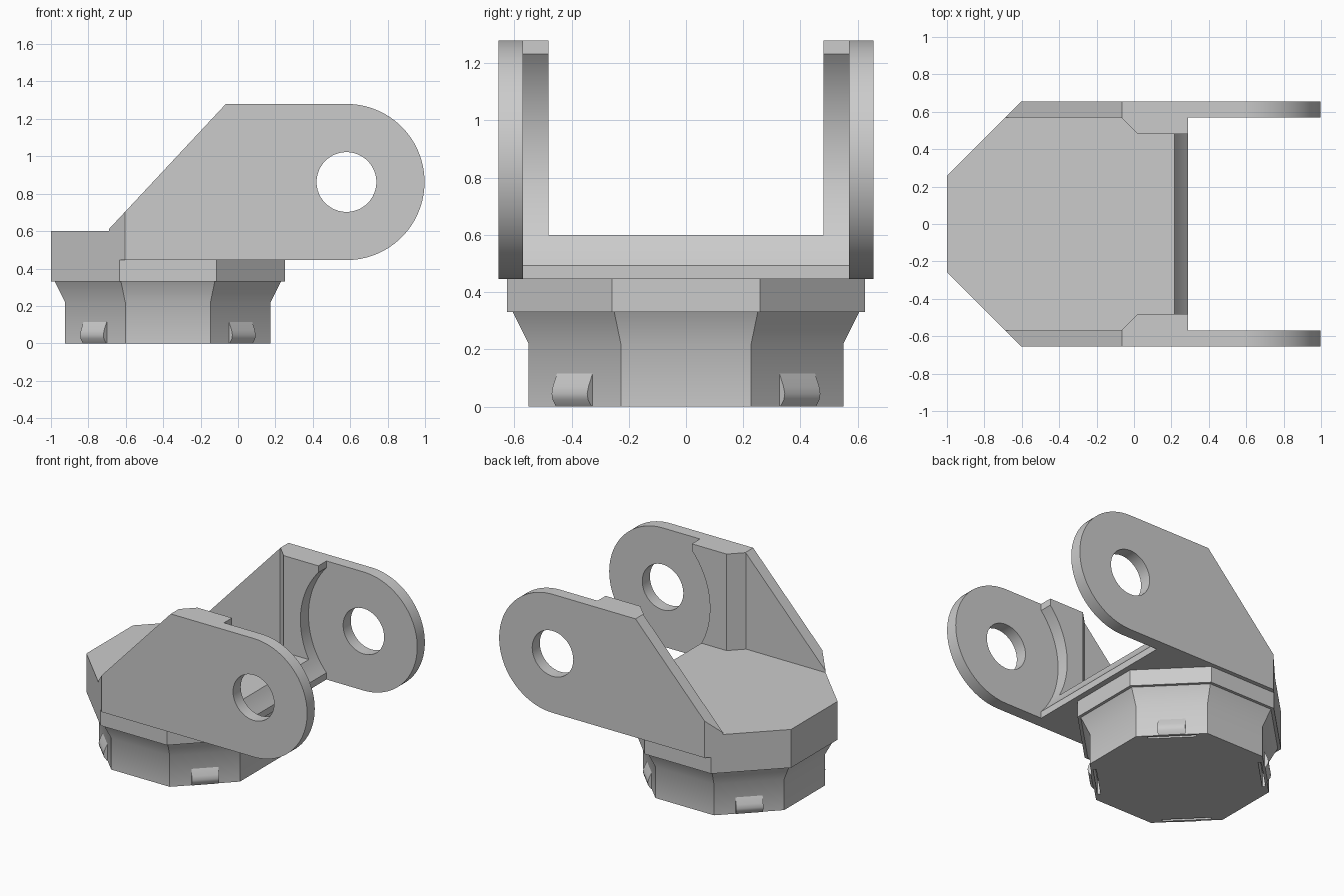
import bpy
import bmesh
from math import cos, sin, pi, tan, asin, radians
from mathutils import Matrix, Vector

cube = bpy.data.objects.get("Cube")
if cube:
    bpy.data.objects.remove(cube, do_unlink=True)

grey = bpy.data.materials.new("plain_grey")
grey.use_nodes = True
colour = (0.6, 0.6, 0.6, 1)
grey.diffuse_color = colour
grey.node_tree.nodes["Principled BSDF"].inputs["Base Color"].default_value = colour

CX = -0.375                 # centre of the octagonal base
WALL = 0.655                # outer half width of the fork
PIN = Vector((0.58, 0.8625))  # pin hole centre, x and z
R = 0.4175                  # lug radius


def loft(name, rings):
    """Closed solid through rings of equal point count."""
    bm = bmesh.new()
    loops = [[bm.verts.new(p) for p in ring] for ring in rings]
    n = len(loops[0])
    for a, b in zip(loops, loops[1:]):
        for i in range(n):
            j = (i + 1) % n
            bm.faces.new((a[i], a[j], b[j], b[i]))
    bm.faces.new(loops[0])
    bm.faces.new(loops[-1])
    bmesh.ops.recalc_face_normals(bm, faces=bm.faces)
    mesh = bpy.data.meshes.new(name)
    bm.to_mesh(mesh)
    bm.free()
    mesh.materials.append(grey)
    ob = bpy.data.objects.new(name, mesh)
    bpy.context.collection.objects.link(ob)
    return ob


def plan_prism(name, pts, z0, z1):
    return loft(name, [[(x, y, z) for x, y in pts] for z in (z0, z1)])


def side_prism(name, pts, half):
    return loft(name, [[(x, y, z) for x, z in pts] for y in (-half, half)])


def arc(cx, cz, r, a0, a1, n):
    return [(cx + r * cos(a0 + (a1 - a0) * i / n),
             cz + r * sin(a0 + (a1 - a0) * i / n)) for i in range(n + 1)]


def octagon(half):
    r = half / cos(pi / 8)
    return [(CX + r * cos((k + 0.5) * pi / 4), r * sin((k + 0.5) * pi / 4))
            for k in range(8)]


def mirrored(pts):
    """Mirror a half outline across y = 0."""
    return pts + [(x, -y) for x, y in reversed(pts)]


def combine(ob, tool, operation):
    mod = ob.modifiers.new(operation.lower(), "BOOLEAN")
    mod.operation, mod.solver, mod.object = operation, "EXACT", tool
    bpy.context.view_layer.objects.active = ob
    bpy.ops.object.modifier_apply(modifier=mod.name)
    bpy.data.objects.remove(tool, do_unlink=True)


def smooth(ob, angle):
    bpy.ops.object.select_all(action="DESELECT")
    ob.select_set(True)
    bpy.context.view_layer.objects.active = ob
    bpy.ops.object.shade_smooth_by_angle(angle=radians(angle))


# Fork body: side silhouette trimmed by its chamfered plan
side = [(-1.05, 0.445), (-1.05, 0.6), (-0.7, 0.6), (-0.065, 1.28)]
side += reversed(arc(PIN.x, PIN.y, R, -pi / 2, pi / 2, 48))
fork = side_prism("fork_body", side, 0.8)
edge = 0.625 * tan(pi / 8)
outline = mirrored([(-1, edge), (-1 + WALL - edge, WALL), (1.2, WALL)])
combine(fork, plan_prism("plan_trim", outline, 0.2, 1.5), "INTERSECT")

# Channel between the walls, narrowing behind the lugs
channel = mirrored([(-1.2, 0.57), (-0.07, 0.57), (0.02, 0.48), (1.2, 0.48)])
combine(fork, plan_prism("channel_cutter", channel, 0.6, 1.6), "DIFFERENCE")

# Curved clearance between the lugs
rc, chord = 0.559, 0.37
a = asin(chord / rc)
gap = [(1.2, 0.2), (0.29, 0.2)]
gap += reversed(arc(0.29 + rc * cos(a), PIN.y, rc, pi - a, pi + a, 24))
gap = gap[:2] + gap[2:] + [(0.29, 1.5), (1.2, 1.5)]
combine(fork, side_prism("gap_cutter", gap, 0.57), "DIFFERENCE")

# Pin holes
hole = arc(PIN.x, PIN.y, 0.16, 0, 2 * pi, 48)[:-1]
combine(fork, side_prism("pin_cutter", hole, 0.9), "DIFFERENCE")

# Octagonal collar joined to the fork
combine(fork, plan_prism("collar", octagon(0.625), 0.33, 0.47), "UNION")
smooth(fork, 25)

# Flared octagonal neck
levels = [(0, 0.55), (0.22, 0.55), (0.33, 0.605)]
neck = loft("neck", [[(x, y, z) for x, y in octagon(h)] for z, h in levels])

# Snap clips and slots on the four diagonal faces
clip_profile = [(-0.01, 0), (0.004, 0), (0.022, 0.025), (0.026, 0.045),
                (0.02, 0.07), (0, 0.115), (-0.01, 0.115)]
for k in range(4):
    turn = Matrix.Translation((CX, 0, 0)) @ Matrix.Rotation(pi / 4 + k * pi / 2, 4, "Z")
    slot = [(0.515, -0.155), (0.535, -0.155), (0.535, 0.155), (0.515, 0.155)]
    cutter = loft("slot_cutter", [[turn @ Vector((x, y, z)) for x, y in slot]
                                  for z in (-0.1, 0.1)])
    combine(neck, cutter, "DIFFERENCE")
    clip = loft("snap_clip_%d" % (k + 1),
                [[turn @ Vector((0.55 + d, y, z)) for d, z in clip_profile]
                 for y in (-0.088, 0.088)])
    smooth(clip, 40)
smooth(neck, 30)
